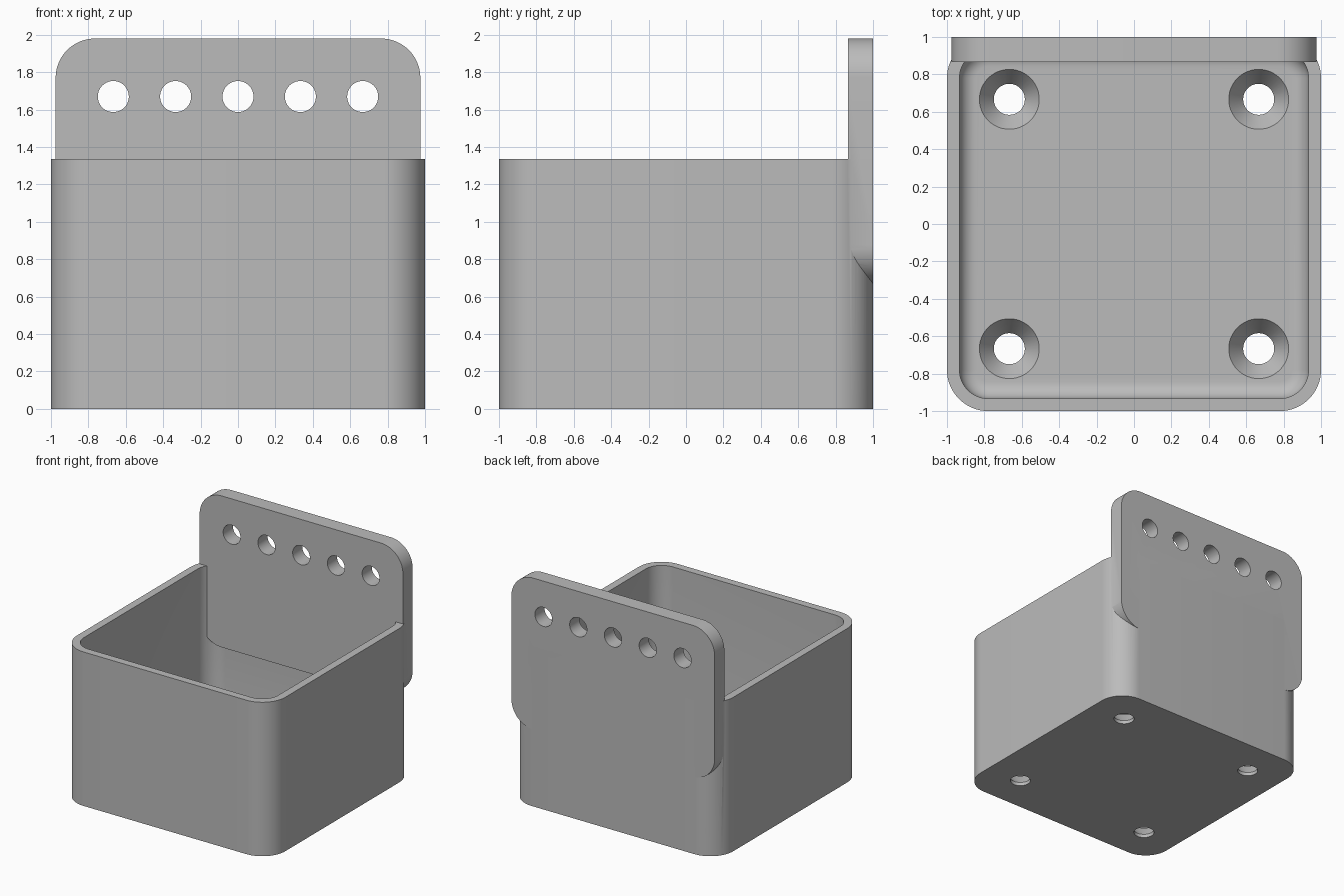
import bpy, math
from mathutils import Matrix, Vector

if "Cube" in bpy.data.objects:
    bpy.data.objects.remove(bpy.data.objects["Cube"])

grey = bpy.data.materials.new("light_grey")
grey.use_nodes = True
colour = (0.5, 0.5, 0.5, 1)
grey.diffuse_color = colour
grey.node_tree.nodes["Principled BSDF"].inputs["Base Color"].default_value = colour

HEIGHT, WALL, FLOOR, CORNER = 1.335, 0.067, 0.133, 0.22
PLATE_FRONT, PLATE_LOW, PLATE_TOP = 0.867, 0.667, 1.98


def rounded(w, h, r, steps=16):
    """Outline of a rounded rectangle with half sizes w and h."""
    points = []
    for k, (sx, sy) in enumerate([(1, 1), (-1, 1), (-1, -1), (1, -1)]):
        for i in range(steps + 1):
            a = (k + i / steps) * math.pi / 2
            points.append((sx * (w - r) + r * math.cos(a), sy * (h - r) + r * math.sin(a)))
    return points


def circle(r, steps=48):
    return [(r * math.cos(i * math.tau / steps), r * math.sin(i * math.tau / steps)) for i in range(steps)]


def loft(name, layers, matrix=Matrix()):
    """Closed solid through (outline, height) layers."""
    n = len(layers[0][0])
    verts = [matrix @ Vector((x, y, z)) for outline, z in layers for x, y in outline]
    faces = [tuple(reversed(range(n))), tuple(range(len(verts) - n, len(verts)))]
    for k in range(len(layers) - 1):
        for i in range(n):
            j = (i + 1) % n
            faces.append((k * n + i, k * n + j, k * n + n + j, k * n + n + i))
    mesh = bpy.data.meshes.new(name)
    mesh.from_pydata(verts, [], faces)
    mesh.materials.append(grey)
    obj = bpy.data.objects.new(name, mesh)
    bpy.context.collection.objects.link(obj)
    return obj


def combine(target, tool, operation):
    """Apply a boolean and discard the tool."""
    bpy.context.view_layer.objects.active = target
    mod = target.modifiers.new(operation, 'BOOLEAN')
    mod.operation, mod.solver, mod.object = operation, 'EXACT', tool
    bpy.ops.object.modifier_apply(modifier=mod.name)
    bpy.data.objects.remove(tool)


# Outer box
outline = rounded(1, 1, CORNER)
box = loft("mounting_box", [(outline, 0), (outline, HEIGHT)])

# Cavity with a filleted floor edge
fillet, inner = 0.09, 1 - WALL
layers = []
for i in range(9):
    a = i / 8 * math.pi / 2
    inset = fillet * (1 - math.sin(a))
    layers.append((rounded(inner - inset, inner - inset, CORNER - WALL - inset),
                   FLOOR + fillet * (1 - math.cos(a))))
layers.append((layers[-1][0], HEIGHT + 0.1))
combine(box, loft("cavity_cutter", layers), 'DIFFERENCE')

# Back plate, its outline drawn in the xz plane
upright = Matrix.Rotation(math.pi / 2, 4, 'X')
middle = (PLATE_LOW + PLATE_TOP) / 2
plate = rounded(0.975, PLATE_TOP - middle, 0.21)
combine(box, loft("back_plate", [(plate, -1), (plate, -PLATE_FRONT)],
                  Matrix.Translation((0, 0, middle)) @ upright), 'UNION')

# Row of holes through the plate
for i in range(-2, 3):
    place = Matrix.Translation((i / 3, 0, 1.67)) @ upright
    combine(box, loft("hole_cutter", [(circle(0.083), -1.1), (circle(0.083), -0.75)], place), 'DIFFERENCE')

# Countersunk screw holes in the floor
screw = [(circle(0.083), -0.1), (circle(0.083), 0.03), (circle(0.16), FLOOR), (circle(0.16), FLOOR + 0.05)]
for x in (-2 / 3, 2 / 3):
    for y in (-2 / 3, 2 / 3):
        combine(box, loft("screw_cutter", screw, Matrix.Translation((x, y, 0))), 'DIFFERENCE')

bpy.ops.object.select_all(action='DESELECT')
box.select_set(True)
bpy.context.view_layer.objects.active = box
bpy.ops.object.shade_smooth_by_angle(angle=math.radians(30))
